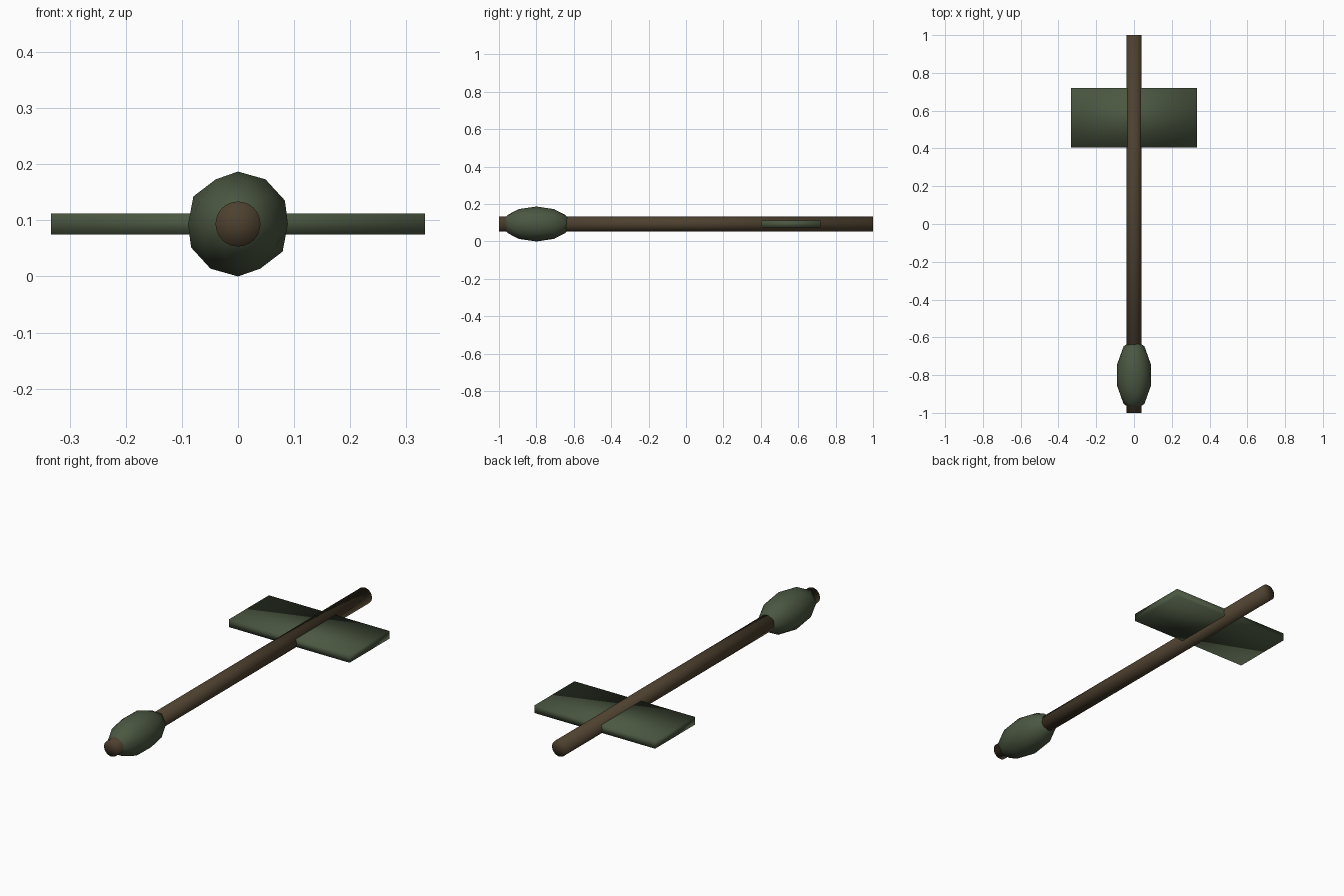
import bpy, math

if "Cube" in bpy.data.objects:
    bpy.data.objects.remove(bpy.data.objects["Cube"])

R = 0.0935          # head radius, also height of the centre line


def material(name, rgb):
    m = bpy.data.materials.new(name)
    m.diffuse_color = (*rgb, 1)
    m.use_nodes = True
    m.node_tree.nodes["Principled BSDF"].inputs["Base Color"].default_value = m.diffuse_color
    return m


green = material("dark olive green", (0.07, 0.095, 0.053))
brown = material("dark brown", (0.075, 0.052, 0.028))


def finish(name, mat):
    # Apply the transform, name, colour and smooth the newest part
    ob = bpy.context.object
    bpy.ops.object.transform_apply(location=False, rotation=True, scale=True)
    ob.name = name
    ob.data.materials.append(mat)
    bpy.ops.object.shade_smooth()
    return ob


# Long round shaft along y
bpy.ops.mesh.primitive_cylinder_add(vertices=32, radius=0.04, depth=2,
                                    end_fill_type='TRIFAN', location=(0, 0, R),
                                    rotation=(math.pi / 2, 0, 0))
finish("shaft", brown)

# Stretched low-poly head near the front; its tips hide in the shaft
bpy.ops.mesh.primitive_ico_sphere_add(subdivisions=2, radius=1, location=(0, -0.8, R))
bpy.context.object.scale = (R, 0.189, R)
finish("head", green)

# Flat tail fin through the shaft
bpy.ops.mesh.primitive_cube_add(size=1, location=(0, 0.562, R))
bpy.context.object.scale = (0.667, 0.316, 0.038)
finish("tail_fin", green)
